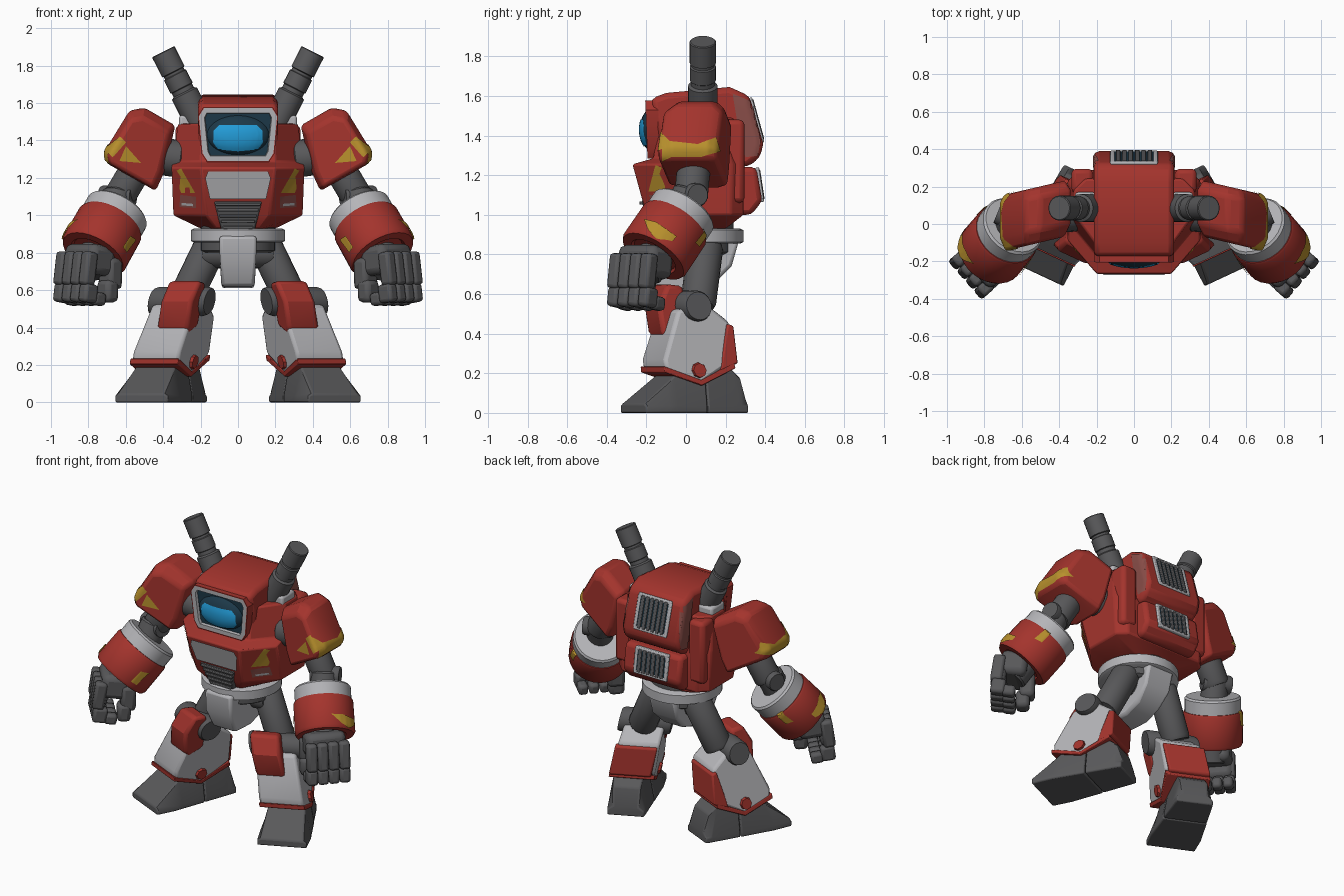
import bpy, bmesh, math
from mathutils import Vector, Matrix
from mathutils.bvhtree import BVHTree

cube = bpy.data.objects.get("Cube")
if cube:
    bpy.data.objects.remove(cube)


def material(name, *rgb):
    m = bpy.data.materials.new(name)
    m.use_nodes = True
    m.diffuse_color = (*rgb, 1)
    m.node_tree.nodes["Principled BSDF"].inputs["Base Color"].default_value = (*rgb, 1)
    return m


RED = material("armour_red", .37, .034, .026)
DARK = material("dark_grey", .098, .098, .102)
LIGHT = material("light_grey", .46, .46, .48)
YELLOW = material("yellow_paint", .48, .28, .026)
CYAN = material("visor_cyan", .017, .34, .7)
TEAL = material("visor_dark", .012, .04, .065)
FADED = material("faded_red", .25, .075, .065)
I4 = Matrix.Identity(4)
made = []


def finish(name, bm, mat, bevel=0, mirror=False):
    mesh = bpy.data.meshes.new(name)
    bm.to_mesh(mesh)
    bm.free()
    for m in mat if isinstance(mat, list) else [mat]:
        mesh.materials.append(m)
    ob = bpy.data.objects.new(name, mesh)
    bpy.context.collection.objects.link(ob)
    if bevel:
        b = ob.modifiers.new("Bevel", "BEVEL")
        b.width, b.segments, b.limit_method, b.angle_limit = bevel, 2, "ANGLE", .6
    if mirror:
        ob.modifiers.new("Mirror", "MIRROR").use_mirror_merge = False
    made.append(ob)
    return ob


def loft(name, rings, mat, bevel=0, mirror=False, M=I4):
    bm = bmesh.new()
    vs = [[bm.verts.new(M @ Vector(p)) for p in r] for r in rings]
    n = len(vs[0])
    for a, b in zip(vs, vs[1:]):
        for i in range(n):
            bm.faces.new((a[i], a[(i + 1) % n], b[(i + 1) % n], b[i]))
    bm.faces.new(vs[0])
    bm.faces.new(vs[-1])
    bmesh.ops.recalc_face_normals(bm, faces=bm.faces)
    return finish(name, bm, mat, bevel, mirror)


def prism(name, yz, hw, mat, bevel=0, mirror=False, M=I4):
    return loft(name, [[(x, y, z) for y, z in yz] for x in (-hw, hw)], mat, bevel, mirror, M)


def tube(name, a, b, prof, mat, mirror=True, seg=20, M=I4):
    a, b = Vector(a), Vector(b)
    q = (b - a).to_track_quat("Z", "Y")
    turn = [Vector((math.cos(t), math.sin(t), 0)) for t in (math.tau * i / seg for i in range(seg))]
    return loft(name, [[a.lerp(b, t) + q @ (r * c) for c in turn] for t, r in prof], mat, 0, mirror, M)


def rod(name, a, b, r, mat, **kw):
    return tube(name, a, b, [(0, r * .9), (.06, r), (.94, r), (1, r * .9)], mat, **kw)


def boxes(name, items, mat, bevel=0, mirror=False, M=I4):
    bm = bmesh.new()
    for size, loc in items:
        bmesh.ops.create_cube(bm, size=1, matrix=M @ Matrix.Translation(loc) @ Matrix.Diagonal((*size, 1)))
    return finish(name, bm, mat, bevel, mirror)


VIEW = {"front": (lambda a, b: (a, -2, b), Vector((0, 1, 0))),
        "back": (lambda a, b: (a, 2, b), Vector((0, -1, 0))),
        "side": (lambda a, b: (2, a, b), Vector((-1, 0, 0)))}


def paint(name, target, view, pts, mat, mirror=True, lift=.005):
    """Thin painted patch draped onto the surface of a part."""
    bpy.context.view_layer.update()
    tree = BVHTree.FromObject(target, bpy.context.evaluated_depsgraph_get())
    at, d = VIEW[view]
    bm = bmesh.new()
    bm.faces.new([bm.verts.new(at(*p)) for p in pts])
    bmesh.ops.triangulate(bm, faces=bm.faces[:])
    bmesh.ops.subdivide_edges(bm, edges=bm.edges[:], cuts=8, use_grid_fill=True)
    for v in bm.verts[:]:
        hit, nor, _, _ = tree.ray_cast(v.co, d)
        if hit is None:
            bm.verts.remove(v)
        else:
            v.co = hit + (nor if nor.dot(d) < 0 else -nor) * lift
    bm.normal_update()
    bmesh.ops.reverse_faces(bm, faces=[f for f in bm.faces if f.normal.dot(d) > 0])
    return finish(name, bm, mat, 0, mirror)


# Chest: stacked eight-sided sections (z, front half width, front y, half width, back y)
def section(z, fw, fy, hw, by):
    half = [(fw, fy), (hw, fy + .18), (hw, by - .06), (hw - .06, by)]
    return [(x, y, z) for x, y in half] + [(-x, y, z) for x, y in reversed(half)]


chest = loft("chest", [section(*s) for s in (
    (.93, .12, -.15, .2, .2), (1.0, .17, -.2, .345, .29), (1.255, .2, -.27, .355, .29),
    (1.285, .2, -.165, .35, .28), (1.49, .19, -.13, .32, .24))], RED, .01)
paint("chest_plate", chest, "front", [(-.175, 1.2), (-.16, 1.237), (.16, 1.237), (.175, 1.2),
                                      (.15, 1.09), (-.15, 1.09)], LIGHT, False, .008)
paint("chest_triangle", chest, "front", [(.325, 1.24), (.3, 1.25), (.225, 1.12), (.3, 1.12),
                                         (.31, 1.145), (.265, 1.15)], YELLOW)
paint("chest_vent", chest, "front", [(.22, 1.04), (.22, 1.1), (.305, 1.11), (.31, 1.045)], FADED)
paint("chest_vent_lip", chest, "front", [(.235, 1.05), (.235, 1.063), (.295, 1.068), (.297, 1.055)], LIGHT, True, .008)

# Belly grille
loft("grille", [[(-w, y, z), (w, y, z), (w, 0, z), (-w, 0, z)] for z, w, y in
                ((.91, .085, -.175), (1.0, .11, -.205), (1.075, .13, -.225))], DARK, .008)
boxes("grille_slats", [((.16 + .02 * i, .03, .016), (0, -.178 - .0105 * i, .935 + .031 * i))
                       for i in range(5)], DARK, .004)

# Head housing and backpack
housing = prism("head_housing", [(-.18, 1.585), (-.1, 1.615), (.22, 1.645), (.32, 1.6), (.39, 1.36),
                                 (.375, 1.29), (.31, 1.24), (-.12, 1.28)], .215, RED, .03)
prism("backpack", [(.1, 1.25), (.355, 1.24), (.385, 1.07), (.33, 1.0), (.1, 1.0)], .215, RED, .025)
boxes("back_pod", [((.115, .13, .42), (.277, .23, 1.27))], RED, .025, True)
paint("worn_edge", housing, "side", [(.235, 1.61), (.33, 1.57), (.375, 1.37), (.36, 1.3), (.3, 1.29), (.27, 1.4)], FADED)
for label, y, z, tilt, h in (("upper", .344, 1.475, .27, .21), ("lower", .361, 1.15, .15, .15)):
    M = Matrix.Translation((0, y, z)) @ Matrix.Rotation(tilt, 4, "X")
    boxes(label + "_vent_frame", [((.25, .042, .025), (0, 0, s * h / 2)) for s in (-1, 1)] +
          [((.025, .042, h), (s * .115, 0, 0)) for s in (-1, 1)], LIGHT, .006, M=M)
    boxes(label + "_vent_recess", [((.22, .037, h), (0, 0, 0))], TEAL, M=M)
    boxes(label + "_vent_slats", [((.024, .05, h), (.034 * (i - 2.5), 0, 0)) for i in range(6)], DARK, .004, M=M)

# Window: red hood, light rim, sunken dark pane and domed visor
outline = [(-.165, 1.285), (.165, 1.285), (.195, 1.33), (.215, 1.53), (.185, 1.578),
           (-.185, 1.578), (-.215, 1.53), (-.195, 1.33)]
bm = bmesh.new()
pane = bm.faces.new([bm.verts.new((x, -.2 - .04 * (z - 1.43), z)) for x, z in outline])
back = bmesh.ops.extrude_face_region(bm, geom=[pane], use_keep_orig=True)["geom"]
bmesh.ops.translate(bm, vec=(0, .1, 0), verts=[v for v in back if isinstance(v, bmesh.types.BMVert)])
bmesh.ops.recalc_face_normals(bm, faces=bm.faces)
for thickness, depth in ((.006, 0), (.03, 0), (.004, -.018)):
    rim = bmesh.ops.inset_region(bm, faces=[pane], thickness=thickness, depth=depth)["faces"]
    for f in rim:
        f.material_index = int(thickness != .006)
pane.material_index = 2
finish("window_frame", bm, [RED, LIGHT, TEAL])
bm = bmesh.new()
bmesh.ops.create_uvsphere(bm, u_segments=28, v_segments=16, radius=1,
                          matrix=Matrix.Translation((0, -.168, 1.43)) @ Matrix.Diagonal((.17, .065, .108, 1)))
visor = finish("visor", bm, TEAL)
paint("visor_glow", visor, "front", [(-.13, 1.39), (-.105, 1.355), (0, 1.345), (.105, 1.355), (.13, 1.39), (.13, 1.45),
                                     (.1, 1.48), (-.1, 1.48), (-.13, 1.45)], CYAN, False)

# Shoulder cannons
boxes("cannon_mount", [((.11, .14, .1), (.26, .1, 1.485))], LIGHT, .015, True)
tube("cannon", (.2, .085, 1.48), (.4, .085, 1.875),
     [(0, .075), (.43, .075), (.45, .06), (.5, .06), (.51, .066), (.68, .066), (.69, .058),
      (.72, .058), (.73, .067), (.99, .067), (1, .062)], DARK)

# Shoulder armour, skewed so its outer end sits further forward
shape = [(.395, 1.23), (.335, 1.48), (.5, 1.575), (.58, 1.56), (.715, 1.34), (.705, 1.28), (.44, 1.13)]
shoulder = loft("shoulder_armour", [
    [(.54 + (x - .54) * k, y - (x - .5) * .2, 1.25 + (z - 1.25) * k) for x, z in shape]
    for y, k in ((-.1, .84), (-.03, 1), (.15, 1), (.2, .86))], RED, .018, True)
paint("shoulder_band", shoulder, "side", [(-.12, 1.41), (-.08, 1.37), (.06, 1.355), (.15, 1.39), (.17, 1.32),
                                          (.08, 1.295), (-.07, 1.295), (-.12, 1.27)], YELLOW)
paint("shoulder_triangle", shoulder, "front", [(.52, 1.28), (.635, 1.29), (.6, 1.37)], YELLOW)
paint("shoulder_stripe", shoulder, "front", [(.6, 1.39), (.63, 1.42), (.7, 1.34), (.67, 1.31)], YELLOW)

# Arms
rod("shoulder_joint", (.3, .06, 1.3), (.52, .05, 1.33), .1, DARK)
rod("upper_arm", (.48, .05, 1.36), (.645, .025, 1.08), .085, DARK)
rod("elbow_axle", (.56, -.01, 1.1), (.73, .06, 1.1), .06, DARK)
rod("elbow_link", (.64, .02, 1.12), (.68, -.05, .95), .085, DARK)
A, B = (.645, -.01, 1.02), (.775, -.165, .79)
tube("forearm_ring", A, B, [(-.02, .13), (-.02, .165), (.02, .176), (.28, .176), (.3, .165)], LIGHT, seg=28)
forearm = tube("forearm_armour", A, B, [(.26, .15), (.28, .18), (.32, .186), (.94, .188), (1, .178), (1, .13), (.95, .12)],
               RED, seg=28)
paint("forearm_flash", forearm, "side", [(-.21, .975), (-.15, .96), (-.05, .89), (-.07, .865), (-.15, .88), (-.19, .92)],
      YELLOW, True, .007)
paint("forearm_mark", forearm, "front", [(.55, .87), (.58, .89), (.62, .83), (.6, .8)], YELLOW, True, .007)
paint("forearm_back_stripe", forearm, "back", [(.74, .93), (.78, .94), (.84, .86), (.8, .84)], YELLOW, True, .007)
rod("wrist", (.74, -.13, .84), (.81, -.21, .7), .09, DARK)

# Fists
hand = (Matrix.Translation((.805, -.215, .672)) @ Matrix.Rotation(math.radians(-41), 4, "Z")
        @ Matrix.Rotation(-.15, 4, "Y"))
boxes("palm", [((.17, .25, .16), (.0, 0, .09)), ((.07, .25, .12), (.07, 0, 0))], DARK, .035, True, hand)
rows = [.069 * (i - 1.5) for i in range(4)]
boxes("fingers", [((.075, .067, .18), (.09, w, .03)) for w in rows] +
      [((.09, .067, .1), (.07, w, -.1)) for w in rows] +
      [((.08, .062, .07), (.0, w, -.12)) for w in rows], DARK, .018, True, hand)
thumb = hand @ Matrix.Translation((-.09, -.08, .03)) @ Matrix.Rotation(.12, 4, "Y")
boxes("thumb", [((.095, .11, .17), (0, 0, 0)), ((.085, .1, .12), (.025, -.01, -.095))], DARK, .025, True, thumb)

# Waist and pelvis
rod("waist", (0, .04, .8), (0, .04, 1.0), .2, DARK, mirror=False, seg=28)
tube("waist_ring", (0, .04, .855), (0, .04, .93), [(0, .235), (.1, .25), (.9, .25), (1, .235)], LIGHT, mirror=False, seg=28)
loft("pelvis", [[(x * (1 if z > .7 else .88), y, z) for y, z in ((-.22, .89), (-.215, .75), (-.15, .62), (.02, .61),
                                                                (.14, .65), (.23, .74), (.27, .88))]
                for x in (-.1, .1)], LIGHT, .018)
rod("hip_axle", (-.19, .07, .8), (.19, .07, .8), .085, DARK, mirror=False)

# Legs: lower parts share a frame turned outward and leaning in toward the knee
foot_frame = Matrix.Translation((.38, 0, 0)) @ Matrix.Rotation(math.radians(25), 4, "Z")
lean = Matrix.Identity(4)
lean[0][2], lean[0][3] = -.2, .035
leg = foot_frame @ lean
rod("thigh", (.14, .1, .85), (.29, .06, .54), .09, DARK)
rod("knee_axle", (-.165, .03, .54), (.165, .03, .54), .078, DARK, M=leg)
prism("knee_pad", [(-.13, .41), (-.14, .54), (-.08, .65), (.01, .64), (.01, .41), (-.1, .36)],
      .092, RED, .02, True, leg @ Matrix.Translation((-.045, 0, 0)))
loft("shin", [[(s * (.14 - .06 * max(0, z - .3)), y, z) for y, z in
               ((-.07, .52), (.1, .545), (.21, .46), (.21, .26), (.02, .15), (-.17, .215), (-.175, .27))]
              for s in (-1, 1)], LIGHT, .018, True, leg)
prism("shin_trim", [(-.182, .205), (-.182, .235), (.02, .165), (.21, .255), (.215, .225), (.02, .138)],
      .143, RED, .004, True, leg)
prism("calf_plate", [(.19, .45), (.225, .44), (.232, .25), (.13, .21), (.15, .3)], .132, RED, .01, True,
      leg @ Matrix.Translation((.012, 0, 0)))
rod("ankle_bolt", (-.156, .01, .215), (.156, .01, .215), .04, RED, seg=8, M=leg)


# Feet: (y, bottom half width, top half width, top z)
def foot(name, rows):
    loft(name, [[(-w, y, 0), (w, y, 0), (w, y, min(.035, h * .8)), (t, y, h), (-t, y, h), (-w, y, min(.035, h * .8))]
                for y, w, t, h in rows], DARK, .008, True, foot_frame @ Matrix.Translation((.012, 0, 0)))


foot("foot_front", [(-.3, .155, .13, .045), (-.17, .16, .12, .15), (-.12, .155, .115, .19), (.05, .14, .11, .2)])
foot("foot_heel", [(.055, .138, .11, .2), (.2, .125, .09, .225), (.255, .12, .085, .18), (.29, .115, .08, .06)])

# Shading: smooth curves, sharp edges kept
bpy.ops.object.select_all(action="DESELECT")
for ob in made:
    ob.select_set(True)
bpy.context.view_layer.objects.active = made[0]
bpy.ops.object.shade_smooth_by_angle(angle=math.radians(30))
